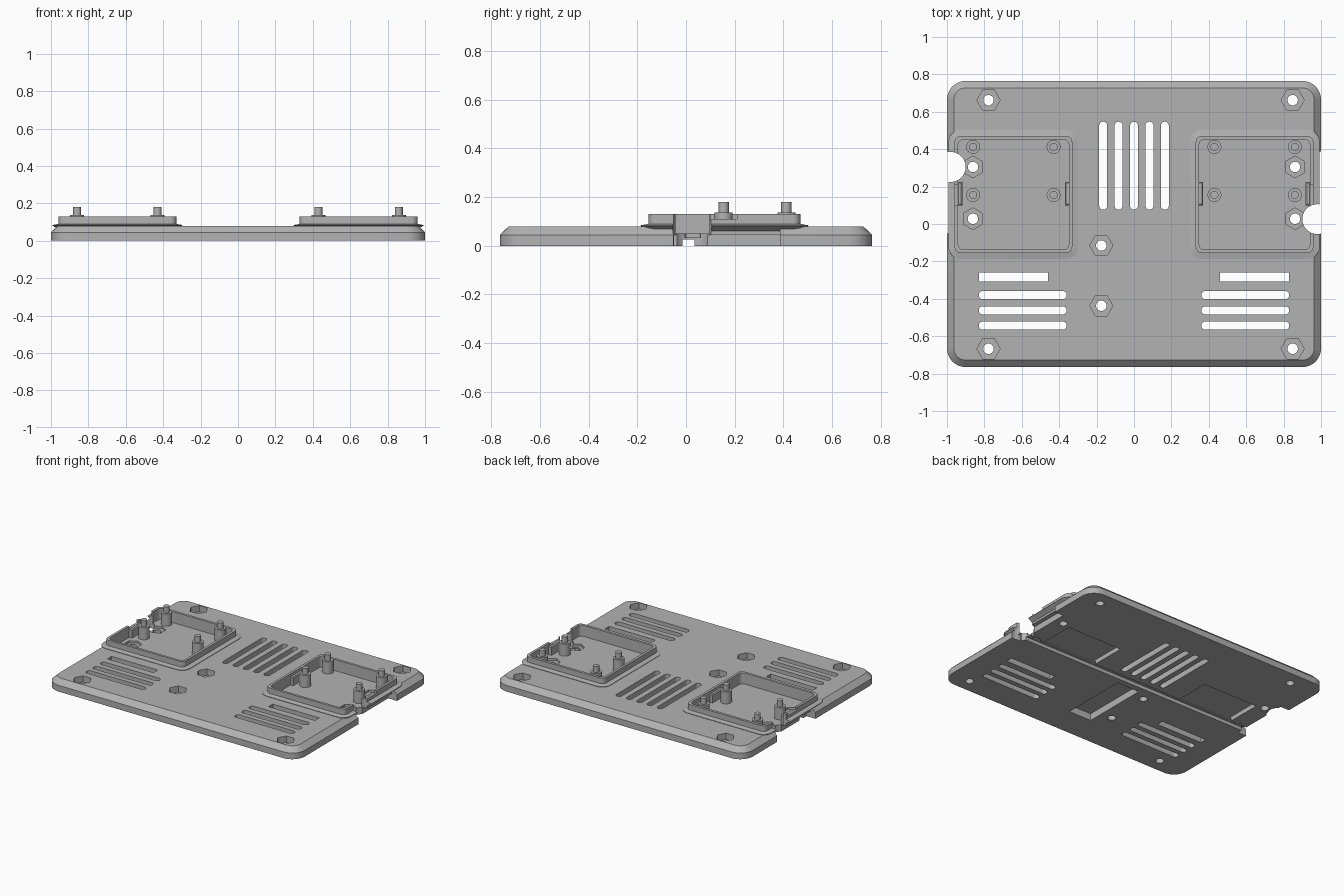
import bpy, bmesh, math
from mathutils import Vector

if "Cube" in bpy.data.objects:
    bpy.data.objects.remove(bpy.data.objects["Cube"], do_unlink=True)

grey = bpy.data.materials.new("plain_grey")
grey.use_nodes = True
grey.diffuse_color = (0.45, 0.45, 0.45, 1)
grey.node_tree.nodes["Principled BSDF"].inputs["Base Color"].default_value = grey.diffuse_color


def finish(name, bm):
    bmesh.ops.recalc_face_normals(bm, faces=bm.faces)
    mesh = bpy.data.meshes.new(name)
    bm.to_mesh(mesh)
    bm.free()
    mesh.materials.append(grey)
    ob = bpy.data.objects.new(name, mesh)
    bpy.context.collection.objects.link(ob)
    return ob


def slab(name, x0, x1, y0, y1, layers, radius=0.0, steps=8):
    """Rounded rectangle stacked through (inset, z) layers."""
    x0, x1 = sorted((x0, x1))
    bm = bmesh.new()
    rings = []
    for inset, z in layers:
        r = max(radius - inset, 0.012) if radius else 0
        ring = []
        for k, (sx, sy) in enumerate(((1, 1), (-1, 1), (-1, -1), (1, -1))):
            cx = (x1 - inset - r) if sx > 0 else (x0 + inset + r)
            cy = (y1 - inset - r) if sy > 0 else (y0 + inset + r)
            for i in range(steps + 1 if radius else 1):
                a = (k + i / steps) * math.pi / 2
                ring.append(bm.verts.new((cx + r * math.cos(a), cy + r * math.sin(a), z)))
        rings.append(ring)
    for a, b in zip(rings, rings[1:]):
        for i in range(len(a)):
            j = (i + 1) % len(a)
            bm.faces.new((a[i], a[j], b[j], b[i]))
    bm.faces.new(rings[0])
    bm.faces.new(rings[-1])
    return finish(name, bm)


def rod(name, x, y, r, z0, z1, sides=32, turn=0.0):
    bm = bmesh.new()
    ring = [bm.verts.new((x + r * math.cos(turn + i * math.tau / sides),
                          y + r * math.sin(turn + i * math.tau / sides), z0))
            for i in range(sides)]
    face = bm.faces.new(ring)
    top = bmesh.ops.extrude_face_region(bm, geom=[face], use_keep_orig=True)["geom"]
    bmesh.ops.translate(bm, vec=Vector((0, 0, z1 - z0)),
                        verts=[v for v in top if isinstance(v, bmesh.types.BMVert)])
    return finish(name, bm)


def combine(target, other, operation="DIFFERENCE"):
    mod = target.modifiers.new("combine", "BOOLEAN")
    mod.operation = operation
    mod.solver = "EXACT"
    mod.object = other
    bpy.context.view_layer.objects.active = target
    bpy.ops.object.modifier_apply(modifier=mod.name)
    bpy.data.objects.remove(other, do_unlink=True)


def box_cut(x0, x1, y0, y1, z0, z1, radius=0.0):
    combine(plate, slab("cutter", x0, x1, y0, y1, ((0, z0), (0, z1)), radius, 6))


def nut_hole(x, y, r, floor, turn=0.0):
    combine(plate, rod("cutter", x, y, r, floor, 0.3, 6, turn))
    combine(plate, rod("cutter", x, y, 0.028, -0.1, 0.3, 24))


# Chamfered base plate
plate = slab("base_plate", -1, 1, -0.765, 0.765,
             ((0, 0), (0, 0.045), (0.037, 0.08)), 0.1)

# Side recesses, raised trays with a skirt and rim, tray floors
for s in (-1, 1):
    box_cut(s * 0.93, s * 1.1, -0.05, 0.387, -0.1, 0.2)
    tray = slab("tray", s * 0.297, s * 0.992, -0.187, 0.503,
                ((0.032, 0.044), (0.032, 0.06), (0.0, 0.081), (0.0, 0.084),
                 (0.033, 0.09), (0.033, 0.13)), 0.065)
    combine(plate, tray, "UNION")
    box_cut(s * 0.348, s * 0.941, -0.137, 0.452, 0.05, 0.2, 0.03)
    # Window in the outer rim
    box_cut(s * 0.92, s * 0.97, 0.1, 0.21, 0.11, 0.2)

# Half-round cable notches
combine(plate, rod("cutter", -0.98, 0.305, 0.08, -0.1, 0.3, 40))
combine(plate, rod("cutter", 0.98, 0.026, 0.08, -0.1, 0.3, 40))

# Underside: cross channel, middle pocket, tray pockets
box_cut(-1.1, 1.1, -0.015, 0.035, -0.1, 0.025)
box_cut(-0.09, 0.09, -0.55, -0.06, -0.1, 0.05)
for s in (-1, 1):
    box_cut(s * 0.36, s * 0.8, 0.0, 0.29, -0.1, 0.032)

# Nut recesses with bolt holes
for x in (-0.778, 0.848):
    for y in (-0.667, 0.662):
        nut_hole(x, y, 0.062, 0.035)
for y in (-0.115, -0.437):
    nut_hole(-0.175, y, 0.062, 0.035)
for s in (-1, 1):
    for y in (0.028, 0.305):
        nut_hole(s * 0.861, y, 0.058, 0.035, math.pi / 6)

# Vent slots
for i in range(-2, 3):
    x = i * 0.0825
    box_cut(x - 0.021, x + 0.021, 0.077, 0.547, -0.1, 0.3, 0.02)
for s in (-1, 1):
    for y in (-0.38, -0.462, -0.543):
        box_cut(s * 0.36, s * 0.83, y - 0.022, y + 0.022, -0.1, 0.3, 0.021)
    box_cut(s * 0.46, s * 0.83, -0.308, -0.26, -0.1, 0.3)

# Mounting posts with locating pins, and retaining clips
parts = [plate]
for s, side in ((-1, "right"), (1, "left")):
    for x in (0.43, 0.86):
        for y in (0.155, 0.412):
            parts.append(rod(side + "_post", s * x, y, 0.037, 0.045, 0.137))
            parts.append(rod(side + "_pin", s * x, y, 0.021, 0.13, 0.18))
    for x0, x1 in ((0.34, 0.37), (0.918, 0.945)):
        parts.append(slab(side + "_clip", s * x0, s * x1, 0.1, 0.225,
                          ((0, 0.045), (0, 0.105), (0.006, 0.11))))

# Smooth round walls, keep edges crisp
for part in parts:
    part.data.shade_smooth()
    part.data.set_sharp_from_angle(angle=math.radians(16))
